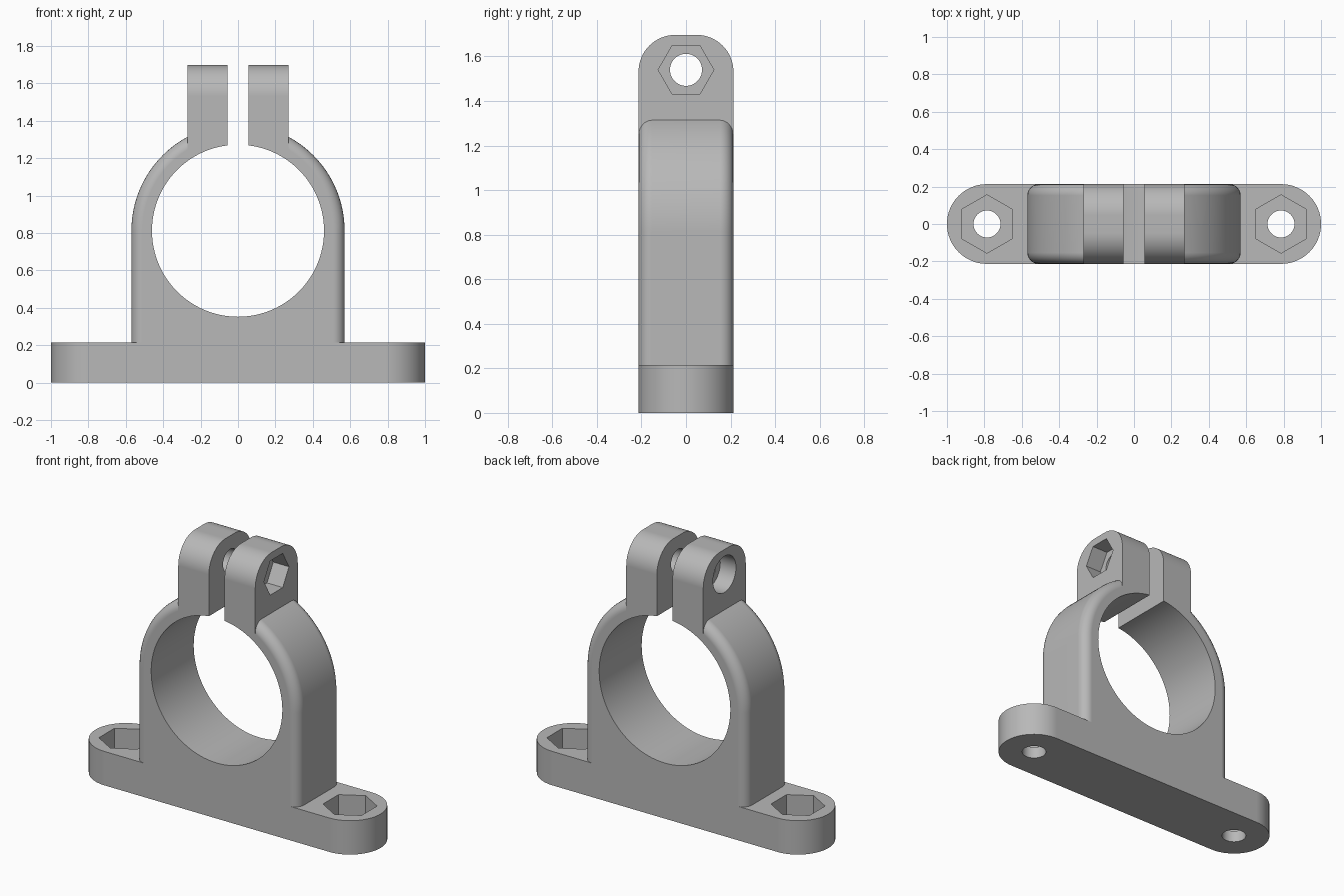
import bpy, bmesh
from math import sin, cos, pi
from mathutils import Vector

default = bpy.data.objects.get("Cube")
if default:
    bpy.data.objects.remove(default, do_unlink=True)

HALF = 0.213          # half thickness, front to back
BASE_H = 0.215
BORE_Z = 0.812
LUG_X, GAP_X = 0.27, 0.055
BOLT_X, BOLT_Z = 0.786, 1.54

grey = bpy.data.materials.new("plain grey")
grey.use_nodes = True
grey.diffuse_color = (0.48, 0.48, 0.48, 1)
grey.node_tree.nodes["Principled BSDF"].inputs["Base Color"].default_value = (0.48, 0.48, 0.48, 1)


def arc(cu, cv, r, start, end, steps):
    """Points along an arc, angles in half turns."""
    angles = [pi * (start + (end - start) * i / steps) for i in range(steps + 1)]
    return [(cu + r * cos(a), cv + r * sin(a)) for a in angles]


def circle(cu, cv, r, sides, turn=0.0):
    return arc(cu, cv, r, turn, turn + 2, sides)[:-1]


def prism(name, outline, axis, lo, hi, fillet=0.0):
    """Extrude an outline along an axis; optionally round the upright rims."""
    place = {"x": lambda u, v, w: (w, u, v),
             "y": lambda u, v, w: (u, w, v),
             "z": lambda u, v, w: (u, v, w)}[axis]
    bm = bmesh.new()
    face = bm.faces.new([bm.verts.new(place(u, v, lo)) for u, v in outline])
    shift = Vector(place(0, 0, hi - lo))
    grown = bmesh.ops.extrude_face_region(bm, geom=[face])["geom"]
    bmesh.ops.translate(bm, vec=shift, verts=[g for g in grown if isinstance(g, bmesh.types.BMVert)])
    if not face.is_valid or len([f for f in bm.faces if len(f.verts) == len(outline)]) < 2:
        bmesh.ops.holes_fill(bm, edges=bm.edges[:])
    bmesh.ops.recalc_face_normals(bm, faces=bm.faces[:])
    if fillet:
        bottom = min(v.co.z for v in bm.verts) + 0.001
        rims = [e for e in bm.edges
                if abs(e.verts[0].co.y - e.verts[1].co.y) < 0.001
                and max(v.co.z for v in e.verts) > bottom]
        bmesh.ops.bevel(bm, geom=rims, offset=fillet, segments=6, profile=0.5,
                        affect='EDGES', clamp_overlap=False)
    mesh = bpy.data.meshes.new(name)
    bm.to_mesh(mesh)
    bm.free()
    mesh.materials.append(grey)
    obj = bpy.data.objects.new(name, mesh)
    bpy.context.collection.objects.link(obj)
    return obj


def combine(target, other, operation):
    """Apply one boolean and remove the helper."""
    other.hide_render = True
    mod = target.modifiers.new(operation.lower(), 'BOOLEAN')
    mod.operation, mod.solver, mod.object = operation, 'EXACT', other
    bpy.ops.object.select_all(action='DESELECT')
    bpy.context.view_layer.objects.active = target
    target.select_set(True)
    bpy.ops.object.modifier_apply(modifier=mod.name)
    bpy.data.objects.remove(other, do_unlink=True)


# Base foot with rounded ends
end = 1 - HALF
foot = arc(end, 0, HALF, -0.5, 0.5, 32) + arc(-end, 0, HALF, 0.5, 1.5, 32)
clamp = prism("pipe_clamp", foot, "z", 0, BASE_H)

# Arched body with rounded rims
arch = [(-0.57, 0.1), (0.57, 0.1)] + arc(0, BORE_Z, 0.57, 0, 1, 64)
combine(clamp, prism("arched_body", arch, "y", -HALF, HALF, 0.06), 'UNION')

# Clamping lugs, made as one block and split by the gap
top, r = 1.697, 0.165
lug = ([(-HALF, 1.15), (HALF, 1.15)]
       + arc(HALF - r, top - r, r, 0, 0.5, 16)
       + arc(r - HALF, top - r, r, 0.5, 1, 16))
combine(clamp, prism("lugs", lug, "x", -LUG_X, LUG_X), 'UNION')

# Bore and gap
combine(clamp, prism("bore", circle(0, BORE_Z, 0.46, 96), "y", -1, 1), 'DIFFERENCE')
slot = [(-GAP_X, -1), (GAP_X, -1), (GAP_X, 1), (-GAP_X, 1)]
combine(clamp, prism("gap", slot, "z", BORE_Z, 2), 'DIFFERENCE')

# Mounting holes with hexagonal nut pockets
for side in (-1, 1):
    x = side * BOLT_X
    combine(clamp, prism("bolt_hole", circle(x, 0, 0.072, 40), "z", -1, 1), 'DIFFERENCE')
    combine(clamp, prism("nut_pocket", circle(x, 0, 0.156, 6, 0.5), "z", 0.075, 1), 'DIFFERENCE')

# Clamping screw hole: nut pocket on the left lug, round recess on the right lug
combine(clamp, prism("screw_hole", circle(0, BOLT_Z, 0.072, 40), "x", -1, 1), 'DIFFERENCE')
combine(clamp, prism("screw_nut", circle(0, BOLT_Z, 0.125, 6), "x", 0.16, 1), 'DIFFERENCE')
combine(clamp, prism("screw_head", circle(0, BOLT_Z, 0.115, 48), "x", -1, -0.16), 'DIFFERENCE')

# Smooth curves, crisp edges
bpy.ops.object.shade_smooth_by_angle(angle=0.5)
weighted = clamp.modifiers.new("even_shading", 'WEIGHTED_NORMAL')
weighted.keep_sharp = True
